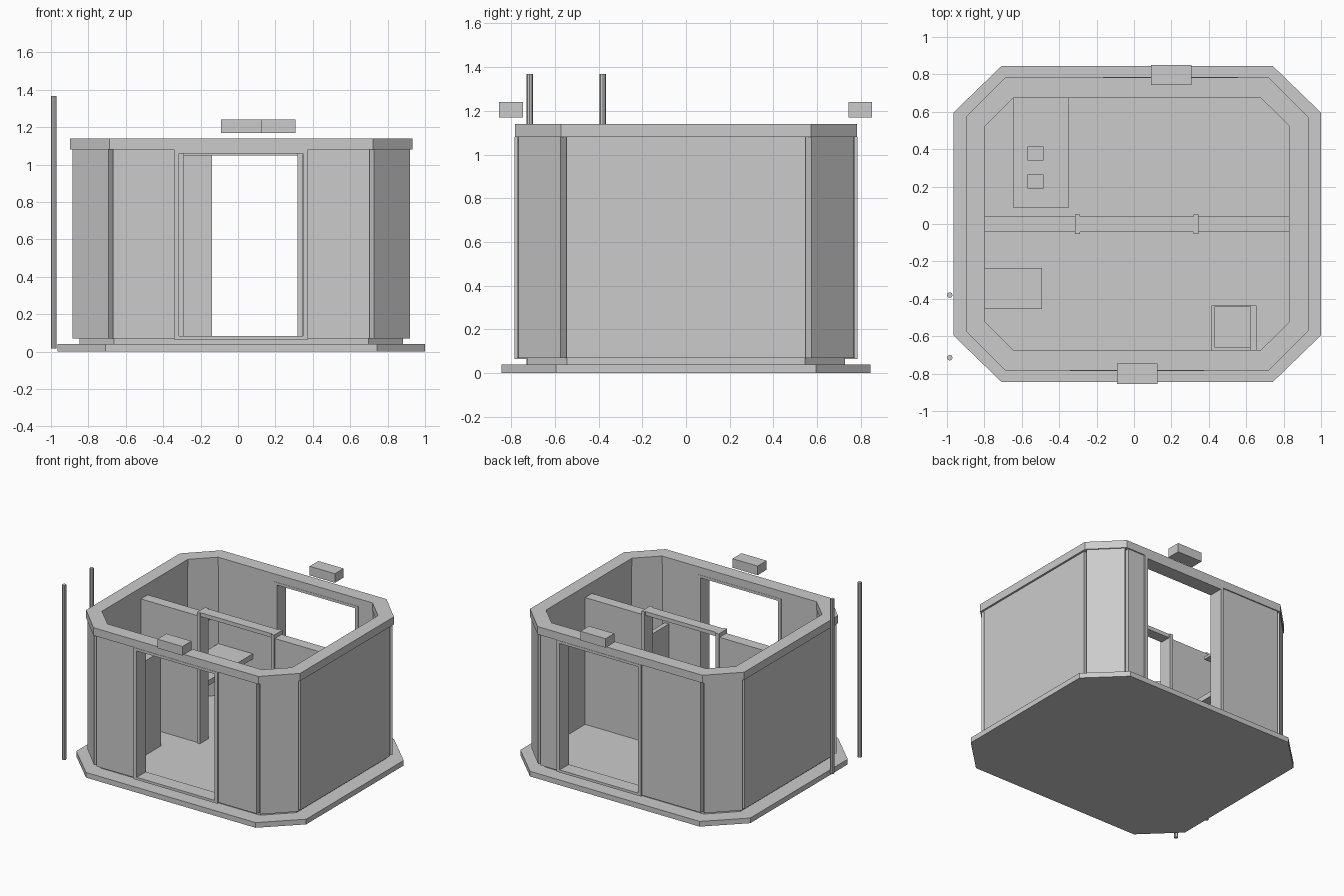
import bpy, bmesh

cube = bpy.data.objects.get("Cube")
if cube:
    bpy.data.objects.remove(cube, do_unlink=True)

CX = 0.017      # the octagonal plan is centred on x = CX, y = 0

grey = bpy.data.materials.new("plain_grey")
grey.use_nodes = True
grey.diffuse_color = (0.6, 0.6, 0.6, 1)
grey.node_tree.nodes["Principled BSDF"].inputs["Base Color"].default_value = (0.6, 0.6, 0.6, 1)


def finish(name, bm):
    bmesh.ops.recalc_face_normals(bm, faces=bm.faces)
    mesh = bpy.data.meshes.new(name)
    bm.to_mesh(mesh)
    bm.free()
    mesh.materials.append(grey)
    obj = bpy.data.objects.new(name, mesh)
    bpy.context.collection.objects.link(obj)


def prism(name, points, z0, z1):
    """Upright prism over a plan outline."""
    bm = bmesh.new()
    low = [bm.verts.new((x, y, z0)) for x, y in points]
    high = [bm.verts.new((x, y, z1)) for x, y in points]
    bm.faces.new(low)
    bm.faces.new(high)
    for i in range(len(points)):
        j = (i + 1) % len(points)
        bm.faces.new((low[i], low[j], high[j], high[i]))
    finish(name, bm)


def box(name, x0, x1, y0, y1, z0, z1):
    prism(name, [(x0, y0), (x1, y0), (x1, y1), (x0, y1)], z0, z1)


def octagon(hx, hy, ex, ey):
    """Chamfered rectangle: half sizes, and where the straight edges end."""
    pts = [(hx, ey), (ex, hy), (-ex, hy), (-hx, ey)]
    pts += [(-x, -y) for x, y in pts]
    return [(CX + x, y) for x, y in pts]


def ring(name, outer, inner, z0, z1):
    bm = bmesh.new()
    loops = [[bm.verts.new((x, y, z)) for x, y in pts]
             for pts, z in ((outer, z0), (outer, z1), (inner, z1), (inner, z0))]
    for k in range(4):
        a, b = loops[k], loops[(k + 1) % 4]
        for i in range(8):
            j = (i + 1) % 8
            bm.faces.new((a[i], a[j], b[j], b[i]))
    finish(name, bm)


def jambs(name, x0, x1, y0, y1, z0, z1, t):
    box(name + "_jamb_right", x0, x0 + t, y0, y1, z0, z1)
    box(name + "_jamb_left", x1 - t, x1, y0, y1, z0, z1)


# Base, floor and roof ring
prism("base_plate", octagon(0.983, 0.845, 0.725, 0.595), 0, 0.04)
prism("floor", octagon(0.865, 0.7275, 0.68, 0.545), 0.04, 0.07)
ring("top_ring", octagon(0.915, 0.7825, 0.705, 0.5725),
     octagon(0.8125, 0.675, 0.66, 0.525), 1.08, 1.14)

# Corner panels and side walls, meeting at narrow grooves
for sx, side in ((-1, "right"), (1, "left")):
    for sy, end in ((-1, "front"), (1, "back")):
        d = 0.068
        plan = [(0.71, 0.767), (0.903, 0.574), (0.903 - d, 0.574 - d), (0.71 - d, 0.767 - d)]
        prism(f"corner_panel_{end}_{side}",
              [(CX + sx * x, sy * y) for x, y in plan], 0.07, 1.08)
    xs = sorted((CX + sx * 0.817, CX + sx * 0.9))
    box(f"side_wall_{side}", *xs, -0.547, 0.547, 0.07, 1.08)

# Front and back walls, each with a framed doorway
t = 0.026
for end, sy, d0, d1 in (("front", -1, -0.342, 0.374), ("back", 1, -0.165, 0.556)):
    ys = sorted((sy * 0.68, sy * 0.774))
    box(f"{end}_wall_right", CX - 0.685, d0, *ys, 0.07, 1.08)
    box(f"{end}_wall_left", d1, CX + 0.685, *ys, 0.07, 1.08)
    ys = sorted((sy * 0.673, sy * 0.785))
    jambs(f"{end}_door", d0, d1, *ys, 0.064, 1.08, t)
    box(f"{end}_door_header", d0 + t, d1 - t, *ys, 1.06, 1.08)
    box(f"{end}_door_sill", d0 + t, d1 - t, *ys, 0.064, 0.084)

# Inner partition and its doorway
box("partition_right", -0.815, -0.29, -0.043, 0.04, 0.07, 1.05)
box("partition_left", 0.32, 0.85, -0.043, 0.04, 0.07, 1.05)
jambs("partition_door", -0.315, 0.345, -0.053, 0.05, 0.07, 1.08, t)
box("partition_lintel", -0.289, 0.319, -0.043, 0.04, 1.05, 1.08)

# Table, and small lamps above it
box("table_top", -0.645, -0.35, 0.085, 0.69, 0.43, 0.47)
for y, z in ((0.19, 0.88), (0.34, 0.82)):
    box("lamp", -0.57, -0.485, y, y + 0.075, z, z + 0.02)

# Tall cabinet
box("cabinet", -0.83, -0.493, -0.454, -0.234, 0.07, 0.8)

# Armchair
box("chair_base", 0.415, 0.62, -0.676, -0.436, 0.07, 0.32)
box("chair_cushion", 0.43, 0.62, -0.66, -0.441, 0.32, 0.35)
box("chair_back", 0.62, 0.655, -0.676, -0.436, 0.07, 0.63)

# Blocks above each doorway
box("front_sign", -0.09, 0.125, -0.856, -0.746, 1.17, 1.24)
box("back_sign", 0.092, 0.308, 0.744, 0.85, 1.17, 1.24)

# Two free-standing poles
for y in (-0.715, -0.38):
    bm = bmesh.new()
    bmesh.ops.create_cone(bm, cap_ends=True, segments=8, radius1=0.015, radius2=0.015, depth=1.35)
    bmesh.ops.translate(bm, verts=bm.verts, vec=(-0.985, y, 0.693))
    finish("pole", bm)
